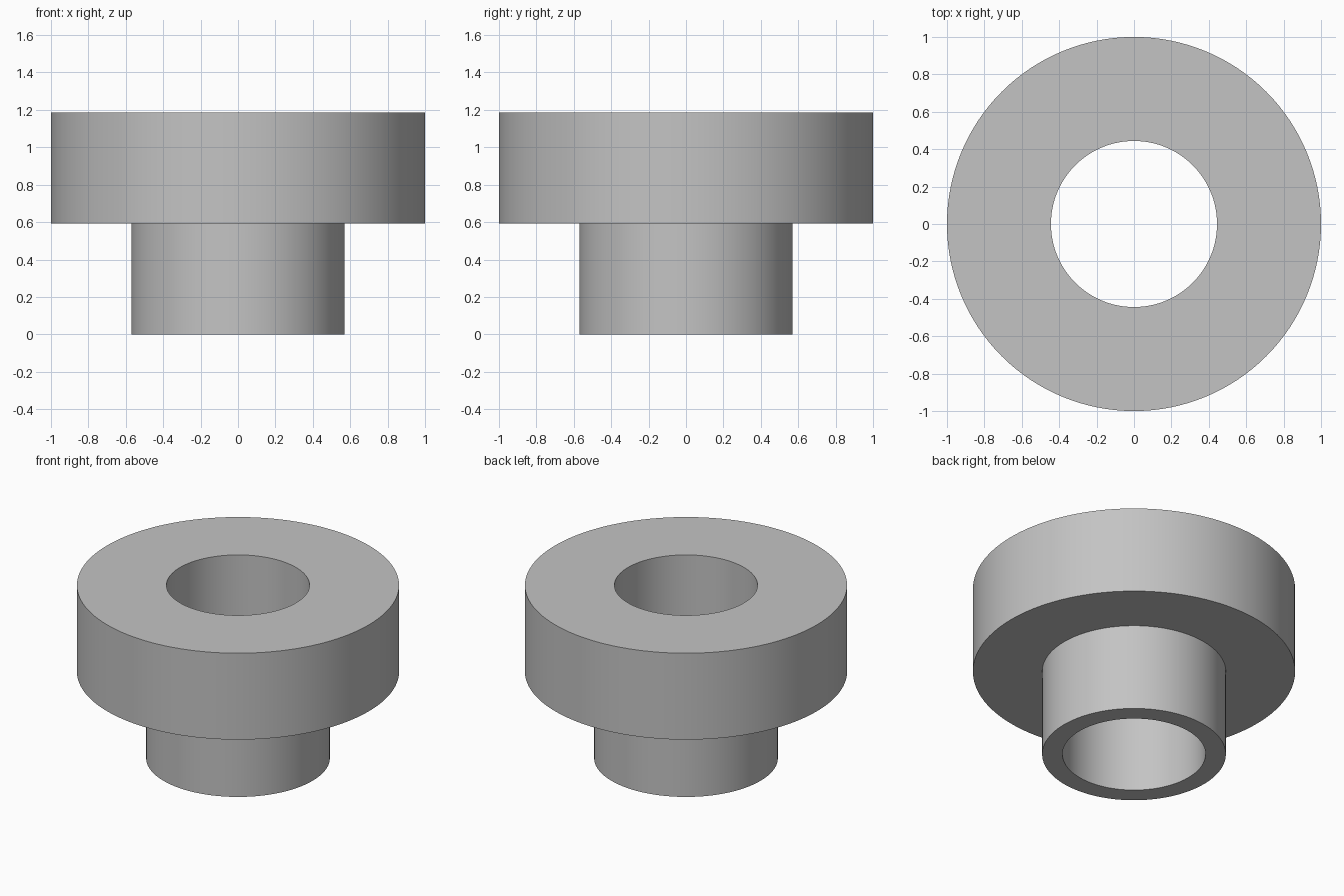
import bpy
import bmesh
from math import radians, tau
from mathutils import Vector

cube = bpy.data.objects.get("Cube")
if cube:
    bpy.data.objects.remove(cube, do_unlink=True)

SEGMENTS = 128
BORE, NECK, FLANGE = 0.444, 0.57, 1.0
STEP, TOP = 0.593, 1.185

# Plain grey material
grey = bpy.data.materials.new("plain grey")
grey.use_nodes = True
colour = (0.55, 0.55, 0.55, 1)
grey.diffuse_color = colour
grey.node_tree.nodes["Principled BSDF"].inputs["Base Color"].default_value = colour


def lathe(name, profile, material):
    """Revolve a closed (radius, height) profile around the z axis."""
    bm = bmesh.new()
    verts = [bm.verts.new((r, 0, z)) for r, z in profile]
    edges = [bm.edges.new((v, verts[i - 1])) for i, v in enumerate(verts)]
    bmesh.ops.spin(bm, geom=verts + edges, cent=Vector(), axis=Vector((0, 0, 1)),
                   angle=tau, steps=SEGMENTS, use_merge=True)
    bmesh.ops.remove_doubles(bm, verts=bm.verts, dist=0.0001)
    bmesh.ops.recalc_face_normals(bm, faces=bm.faces)
    mesh = bpy.data.meshes.new(name)
    bm.to_mesh(mesh)
    bm.free()
    mesh.materials.append(material)
    obj = bpy.data.objects.new(name, mesh)
    bpy.context.collection.objects.link(obj)
    return obj


# Bushing: wide flange on a narrow neck, with a straight through bore
bushing = lathe("flanged_bushing", [
    (BORE, 0), (NECK, 0), (NECK, STEP),
    (FLANGE, STEP), (FLANGE, TOP), (BORE, TOP),
], grey)

# Smooth walls, crisp rims
bpy.ops.object.select_all(action="DESELECT")
bushing.select_set(True)
bpy.context.view_layer.objects.active = bushing
bpy.ops.object.shade_smooth_by_angle(angle=radians(30))
